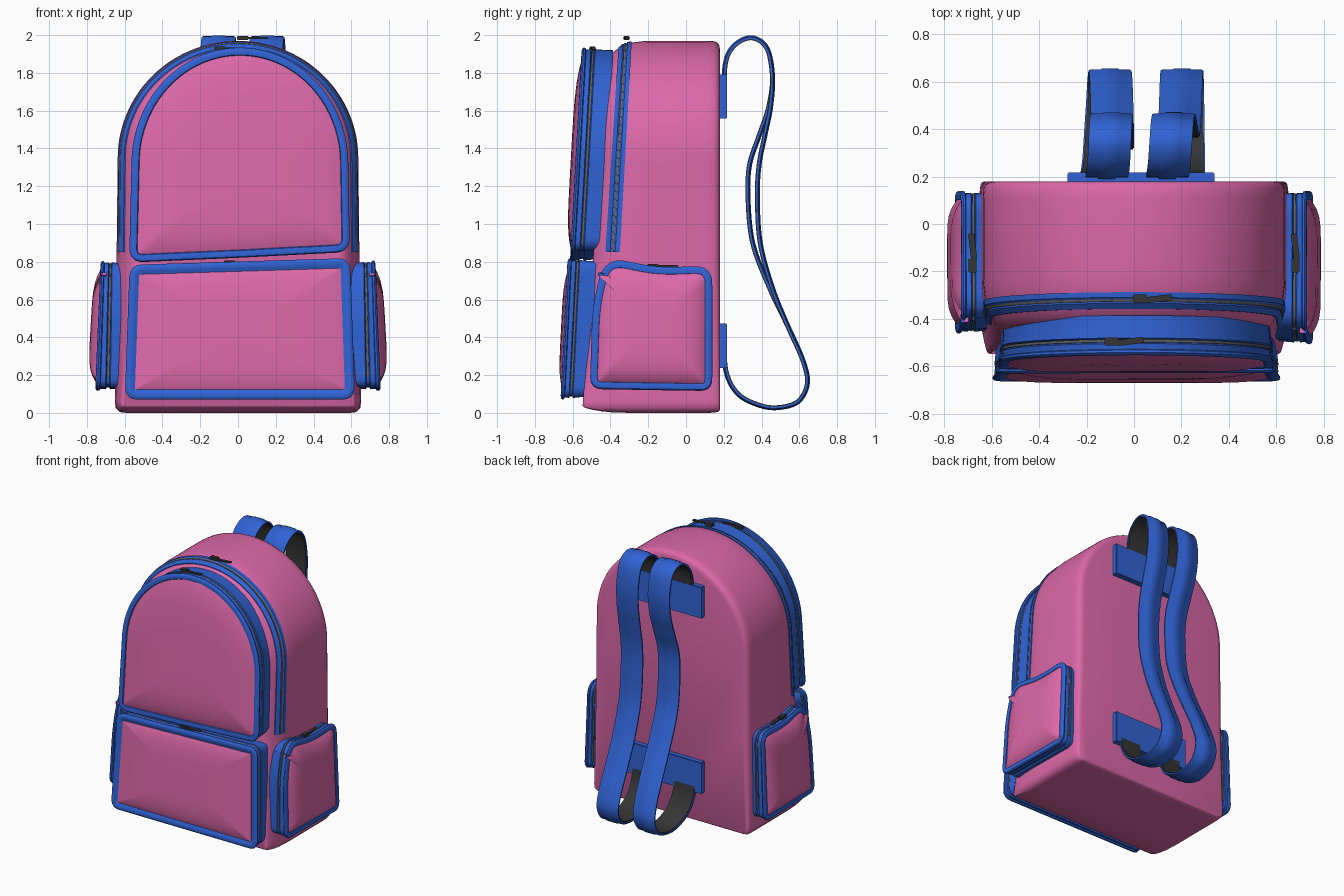
import bpy, bmesh, math
from mathutils import Vector, Matrix

if "Cube" in bpy.data.objects:
    bpy.data.objects.remove(bpy.data.objects["Cube"])


def material(name, col):
    m = bpy.data.materials.new(name)
    m.diffuse_color = (*col, 1)
    m.use_nodes = True
    m.node_tree.nodes["Principled BSDF"].inputs["Base Color"].default_value = m.diffuse_color
    return m


PINK = material("pink_fabric", (0.72, 0.14, 0.40))
BLUE = material("blue_trim", (0.03, 0.125, 0.66))
GREY = material("zipper_grey", (0.13, 0.13, 0.14))
DARK = material("dark_lining", (0.035, 0.035, 0.035))


def finish(name, bm, mat, angle=40):
    bmesh.ops.recalc_face_normals(bm, faces=bm.faces)
    me = bpy.data.meshes.new(name)
    bm.to_mesh(me)
    bm.free()
    ob = bpy.data.objects.new(name, me)
    bpy.context.collection.objects.link(ob)
    me.materials.append(mat)
    bpy.ops.object.select_all(action='DESELECT')
    ob.select_set(True)
    bpy.context.view_layer.objects.active = ob
    bpy.ops.object.shade_smooth_by_angle(angle=math.radians(angle))
    return ob


def loft(name, rings, mat):
    """Skin closed rings and cap both ends."""
    bm = bmesh.new()
    rows = [[bm.verts.new(p) for p in r] for r in rings]
    n = len(rows[0])
    for a, b in zip(rows, rows[1:]):
        for i in range(n):
            j = (i + 1) % n
            bm.faces.new((a[i], a[j], b[j], b[i]))
    bm.faces.new(rows[0])
    bm.faces.new(rows[-1])
    return finish(name, bm, mat)


def box(name, centre, size, mat, rot=(0, 0, 0), bevel=0.004):
    bm = bmesh.new()
    bmesh.ops.create_cube(bm, size=1)
    bmesh.ops.scale(bm, vec=size, verts=bm.verts)
    bmesh.ops.bevel(bm, geom=bm.edges[:], offset=bevel, segments=2, affect='EDGES')
    for ax, r in zip("XYZ", rot):
        bmesh.ops.rotate(bm, matrix=Matrix.Rotation(r, 3, ax), verts=bm.verts)
    bmesh.ops.translate(bm, vec=centre, verts=bm.verts)
    return finish(name, bm, mat)


def outline(corners, n=180):
    """Closed polygon with rounded corners (a, b, radius), evenly resampled."""
    pts = []
    for i, (a, b, r) in enumerate(corners):
        p = Vector((a, b))
        if r == 0:
            pts.append(p)
            continue
        q0 = Vector(corners[i - 1][:2])
        q1 = Vector(corners[(i + 1) % len(corners)][:2])
        s, e = p + (q0 - p).normalized() * r, p + (q1 - p).normalized() * r
        for k in range(9):
            t = k / 8
            pts.append(s * (1 - t) ** 2 + p * 2 * t * (1 - t) + e * t * t)
    pts.append(pts[0])
    cum = [0]
    for a, b in zip(pts, pts[1:]):
        cum.append(cum[-1] + (b - a).length)
    out, k = [], 0
    for i in range(n):
        d = cum[-1] * i / n
        while cum[k + 1] <= d:
            k += 1
        out.append(pts[k].lerp(pts[k + 1], (d - cum[k]) / (cum[k + 1] - cum[k])))
    return out


def ellipse_top(cx, a, zs, b, n=40):
    return [(cx + a * math.cos(math.pi * i / n), zs + b * math.sin(math.pi * i / n), 0)
            for i in range(n + 1)]


def offset(pts, d):
    """Move the outline along its outward normal; d may depend on height."""
    out = []
    for i, p in enumerate(pts):
        t = (pts[(i + 1) % len(pts)] - pts[i - 1]).normalized()
        out.append(p + Vector((t.y, -t.x)) * (d(p.y) if callable(d) else d))
    return out


def strip(name, columns, pts, zmin, mat):
    """Ribbon along the part of an outline above zmin."""
    loft(name, [r for r, p in zip(zip(*columns), pts) if p.y > zmin], mat)


def pull(name, c, along='x', rise=0.012):
    for part, d, L, w, h, a in (("slider", -0.045, 0.06, 0.034, 0.022, 0),
                                ("tab", 0.035, 0.11, 0.026, 0.01, 0.12)):
        x = along == 'x'
        pos = Vector(c) + Vector((d if x else 0, 0 if x else d, rise))
        box(f"{name}_{part}", pos, (L, w, h) if x else (w, L, h), DARK, (0, 0, a), 0.003)


# Main body: arched outline lofted from back to a tilted front
BODY = outline([(0, 0, 0), (0.652, 0, 0.05)] + ellipse_top(0, 0.637, 1.35, 0.62)
               + [(-0.652, 0, 0.05)])
INSET = [(0.18, 0.05), (0.175, 0.025), (0.165, 0.012), (0.145, 0.003), (0.1, 0), (-0.3, 0),
         (-0.4, 0.01), (-0.45, 0.025), (-0.5, 0.05), (-0.53, 0.072), (-0.545, 0.09), (-0.55, 0.11)]


def body_ring(y, lift=0.0):
    for (ya, ia), (yb, ib) in zip(INSET, INSET[1:]):
        if ya >= y >= yb:
            ins = ia + (ib - ia) * (ya - y) / (ya - yb)
            break
    ring = offset(BODY, lambda z: lift - ins * (0.35 + 0.65 * min(1, z / 0.8)))
    return [Vector((p.x, y + 0.14 * p.y / 1.97 * (0.18 - y) / 0.73, p.y)) for p in ring]


loft("main_body", [body_ring(y) for y, _ in INSET], PINK)

# Main compartment zipper
strip("main_zipper_tape", [body_ring(y, l) for y, l in (
    (-0.482, -0.02), (-0.482, 0.006), (-0.455, 0.012), (-0.447, 0.006), (-0.433, 0.006),
    (-0.425, 0.012), (-0.398, 0.006), (-0.398, -0.02))], BODY, 0.82, BLUE)
strip("main_zipper_teeth", [body_ring(y, l) for y, l in (
    (-0.447, 0), (-0.446, 0.01), (-0.434, 0.01), (-0.433, 0))], BODY, 0.83, GREY)
pull("main_zipper", (0.07, -0.315, 1.972))


def pouch(name, pts, place, depth, bulge, zmin, rim=0.032):
    """Pocket: blue gusset with raised piping, padded pink panel, zipper line."""
    def ring(f, off):
        return [place(p.x, p.y, f * depth) for p in offset(pts, off)]
    loft(name + "_gusset", [ring(f, o) for f, o in (
        (-0.5, 0), (0, 0.002), (0.38, 0.006), (0.43, -0.003), (0.55, -0.003), (0.6, 0.006),
        (0.82, 0.003), (0.86, 0.012), (0.95, 0.014), (1.02, 0.008), (1.05, -0.006),
        (1.02, 4 * -0.006), (0.9, -rim))], BLUE)
    strip(name + "_zipper", [ring(f, o) for f, o in (
        (0.43, -0.01), (0.44, 0.003), (0.54, 0.003), (0.55, -0.01))], pts, zmin, GREY)
    edge = offset(pts, -rim + 0.004)
    mid = sum(edge, Vector((0, 0))) / len(edge)
    rings = [[place(p.x, p.y, 0.7 * depth) for p in edge]]
    for s in (1, 0.985, 0.96, 0.92, 0.85, 0.75, 0.6, 0.45, 0.3, 0.15, 0.03):
        d = 0.96 * depth + bulge * (1 - s ** 5)
        rings.append([place(*(mid + (p - mid) * s), d) for p in edge])
    loft(name + "_panel", rings, PINK)


# Front pockets
upper = outline([(0, 0.835, 0), (0.578, 0.865, 0.06)] + ellipse_top(0.01, 0.56, 1.32, 0.6)
                + [(-0.562, 0.81, 0.06)])
pouch("upper_pocket", upper, lambda a, b, d: Vector((a, -0.5 + 0.055 * (b - 0.82) - d, b)),
      0.108, 0.035, 0.88)
pull("upper_pocket_zipper", (-0.05, -0.495, 1.918))

lower = outline([(0, 0.085, 0), (0.605, 0.085, 0.05), (0.58, 0.805, 0.05),
                 (-0.56, 0.77, 0.05), (-0.585, 0.085, 0.05)])
pouch("lower_pocket", lower, lambda a, b, d: Vector((a, -0.56 + 0.05 * (b - 0.1) - d, b)),
      0.098, 0.025, 0.13, 0.042)
pull("lower_pocket_zipper", (0, -0.575, 0.785), rise=0.01)

# Side pockets
for side, sx, y0 in (("right", 1, -0.495), ("left", -1, -0.45)):
    pts = outline([(-0.2, 0.135, 0), (0.125, 0.13, 0.05), (0.125, 0.765, 0.08),
                   (-0.15, 0.755, 0.1), (y0 + 0.08, 0.81, 0.1), (y0 + 0.015, 0.6, 0.15),
                   (y0, 0.14, 0.05)])
    pouch(side + "_side_pocket", pts,
          lambda a, b, d: Vector((sx * (0.63 + d * (1.25 - 0.4 * b)), a, b)),
          0.1, 0.045, 0.18, 0.026)
    pull(side + "_side_zipper", (sx * 0.68, -0.13, 0.765), 'y')

# Strap anchor pads on the back
for name, z in (("upper_strap_pad", 1.675), ("lower_strap_pad", 0.355)):
    box(name, (0.03, 0.195, z), (0.62, 0.045, 0.235), BLUE)


def spline(p, steps=8):
    q = [p[0]] + p + [p[-1]]
    out = []
    for a, b, c, d in zip(q, q[1:], q[2:], q[3:]):
        for k in range(steps):
            t = k / steps
            out.append(0.5 * (2 * b + (c - a) * t + (2 * a - 5 * b + 4 * c - d) * t * t
                              + (3 * b - a - 3 * c + d) * t ** 3))
    return out + [p[-1]]


# Shoulder straps: (y, z, weight of the slack in the middle)
PATH = [(0.205, 1.62, 0), (0.21, 1.84, 0), (0.255, 1.94, 0), (0.345, 1.983, 0), (0.425, 1.93, 0),
        (0.455, 1.78, 0), (0.435, 1.62, 0.2), (0.385, 1.47, 0.6), (0.335, 1.32, 1),
        (0.325, 1.15, 1), (0.35, 0.9, 0.8), (0.44, 0.66, 0.3), (0.54, 0.45, 0), (0.615, 0.28, 0),
        (0.64, 0.16, 0), (0.595, 0.065, 0), (0.5, 0.032, 0), (0.4, 0.04, 0), (0.28, 0.1, 0),
        (0.215, 0.22, 0), (0.205, 0.4, 0)]
SECTION = [(-0.09, -0.004), (-0.09, 0.006), (-0.082, 0.011), (-0.04, 0.011), (-0.033, 0.016),
           (0.033, 0.016), (0.04, 0.011), (0.082, 0.011), (0.09, 0.006), (0.09, -0.004)]
LINING = [(-0.084, -0.01), (-0.084, -0.002), (0.084, -0.002), (0.084, -0.01)]
for side, (x0, x1, x2), slack in (("left", (-0.12, -0.09, -0.145), 0.0),
                                  ("right", (0.135, 0.19, 0.21), 0.05)):
    pts = []
    for i, (y, z, w) in enumerate(PATH):
        t = i / (len(PATH) - 1)
        x = x0 * (1 - t) * (1 - 2 * t) + x1 * 4 * t * (1 - t) + x2 * t * (2 * t - 1)
        pts.append(Vector((x, y + slack * w, z)))
    pts = spline(pts)
    X = Vector((1, 0, 0))
    for name, sec, mat in (("strap", SECTION, BLUE), ("strap_lining", LINING, DARK)):
        rings = []
        for i, p in enumerate(pts):
            n = X.cross(pts[min(i + 1, len(pts) - 1)] - pts[max(i - 1, 0)]).normalized()
            rings.append([p + X * u + n * v for u, v in sec])
        loft(f"{side}_{name}", rings, mat)
